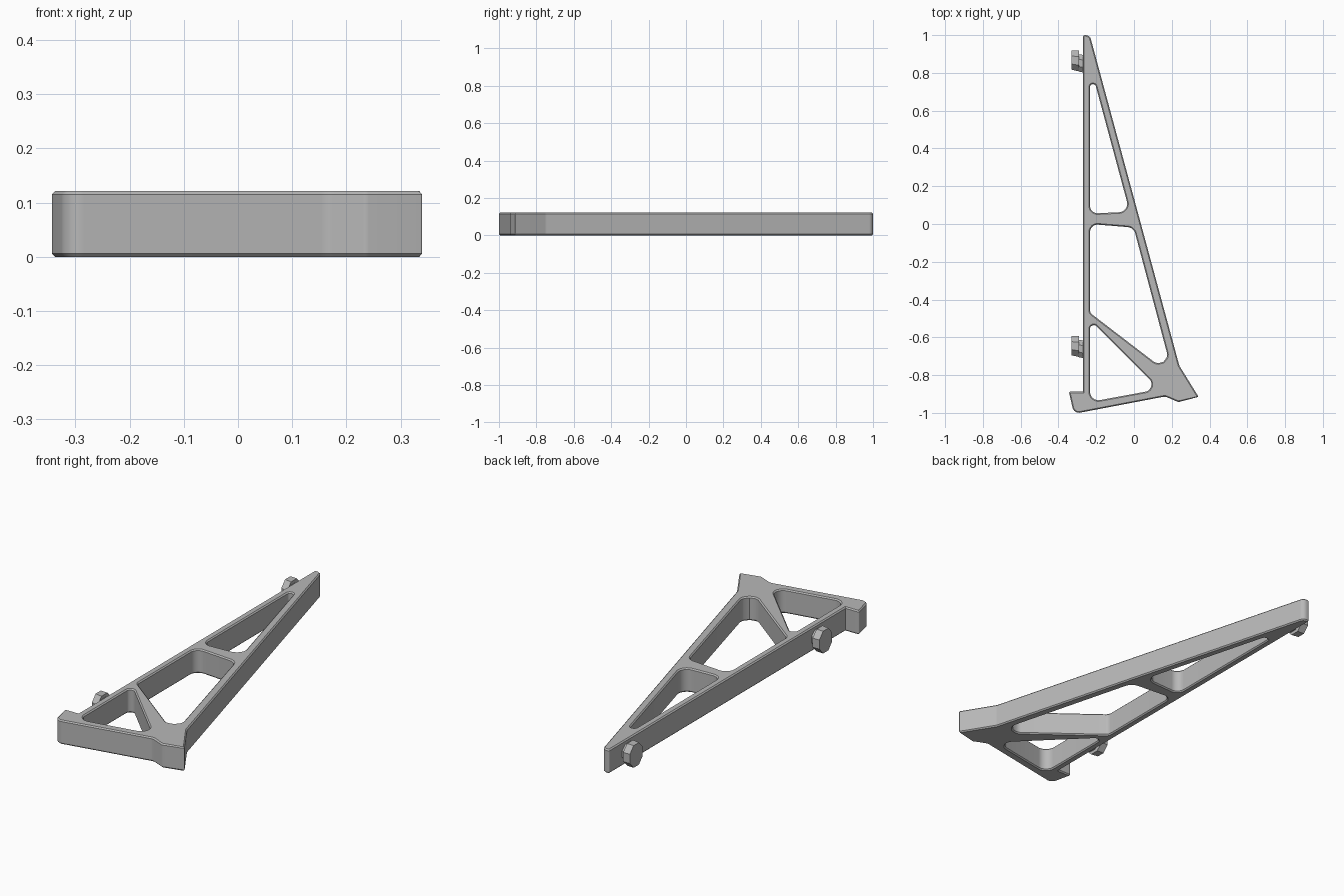
import bpy, bmesh, math
from mathutils import Vector

if "Cube" in bpy.data.objects:
    bpy.data.objects.remove(bpy.data.objects["Cube"], do_unlink=True)

HEIGHT, CHAMFER = 0.121, 0.006

grey = bpy.data.materials.new("plain grey")
grey.use_nodes = True
colour = (0.48, 0.48, 0.48, 1)
grey.diffuse_color = colour
grey.node_tree.nodes["Principled BSDF"].inputs["Base Color"].default_value = colour


def fillet(corners, steps=8):
    """Round each (x, y, radius) corner of a closed outline."""
    out = []
    for i, (x, y, r) in enumerate(corners):
        p = Vector((x, y))
        a = (Vector(corners[i - 1][:2]) - p).normalized()
        b = (Vector(corners[(i + 1) % len(corners)][:2]) - p).normalized()
        if r == 0:
            out.append(p)
            continue
        half = a.angle(b) / 2
        centre = p + (a + b).normalized() * r / math.sin(half)
        start = p + a * r / math.tan(half) - centre
        end = p + b * r / math.tan(half) - centre
        for k in range(steps + 1):
            t = k / steps
            out.append(centre + (start * (1 - t) + end * t).normalized() * r)
    return out


def inset(points, d):
    """Offset a closed outline to its left by d."""
    out = []
    for i, p in enumerate(points):
        a = (p - points[i - 1]).normalized()
        b = (points[(i + 1) % len(points)] - p).normalized()
        na, nb = Vector((-a.y, a.x)), Vector((-b.y, b.x))
        out.append(p + (na + nb) * d / (1 + na.dot(nb)))
    return out


def bridge(bm, lower, upper):
    n = len(lower)
    for i in range(n):
        j = (i + 1) % n
        bm.faces.new((lower[i], lower[j], upper[j], upper[i]))


def finish(name, bm):
    bmesh.ops.recalc_face_normals(bm, faces=bm.faces)
    mesh = bpy.data.meshes.new(name)
    bm.to_mesh(mesh)
    bm.free()
    mesh.materials.append(grey)
    obj = bpy.data.objects.new(name, mesh)
    bpy.context.collection.objects.link(obj)
    bpy.ops.object.select_all(action="DESELECT")
    obj.select_set(True)
    bpy.context.view_layer.objects.active = obj
    bpy.ops.object.shade_smooth_by_angle(angle=math.radians(30))


# Bracket outline (anticlockwise) and its three windows (clockwise)
outline = [(-0.27, 1.0, 0.008), (-0.27, -0.888, 0), (-0.345, -0.888, 0.006),
           (-0.318, -1.005, 0.035), (0.165, -0.913, 0.04), (0.235, -0.943, 0.02),
           (0.342, -0.915, 0.004), (0.24, -0.75, 0.04), (-0.234, 1.0, 0.028)]
upper_window = [(-0.233, 0.74, 0.015), (-0.205, 0.74, 0.015),
                (-0.023, 0.065, 0.045), (-0.233, 0.055, 0.04)]
middle_window = [(-0.233, 0.0, 0.04), (-0.002, -0.019, 0.045),
                 (0.208, -0.808, 0.045), (-0.233, -0.47, 0.03)]
lower_window = [(-0.233, -0.507, 0.02), (0.135, -0.874, 0.04), (-0.233, -0.942, 0.045)]

# Chamfered plate with the windows cut through
bm = bmesh.new()
caps = {0: [], 3: []}
levels = [(CHAMFER, 0), (0, CHAMFER), (0, HEIGHT - CHAMFER), (CHAMFER, HEIGHT)]
for corners in (outline, upper_window, middle_window, lower_window):
    points = fillet(corners)
    rings = [[bm.verts.new((p.x, p.y, z)) for p in inset(points, d)] for d, z in levels]
    for low, high in zip(rings, rings[1:]):
        bridge(bm, low, high)
    for level, edges in caps.items():
        ring = rings[level]
        edges += [bm.edges.get((ring[i - 1], ring[i])) for i in range(len(ring))]
for edges in caps.values():
    bmesh.ops.triangle_fill(bm, edges=edges, use_beauty=True, normal=(0, 0, 1))
finish("bracket_frame", bm)

# Octagonal hook studs on the straight side: x, low y, high y, half height
sections = [(-0.33, -0.047, 0.055, 0.056), (-0.292, -0.056, 0.055, 0.056),
            (-0.292, -0.057, 0.035, 0.04), (-0.262, -0.064, 0.03, 0.04)]
for name, y in (("rear_stud", 0.864), ("front_stud", -0.648)):
    bm = bmesh.new()
    rings = []
    for x, low, high, half in sections:
        ring = []
        for k in range(8):
            a = math.pi / 8 + k * math.pi / 4
            s = 1 / math.cos(math.pi / 8)
            ring.append(bm.verts.new((x, y + (low + high) / 2 + (high - low) / 2 * s * math.cos(a),
                                      HEIGHT / 2 + half * s * math.sin(a))))
        rings.append(ring)
    for a, b in zip(rings, rings[1:]):
        bridge(bm, a, b)
    bm.faces.new(rings[0])
    bm.faces.new(rings[-1])
    finish(name, bm)
